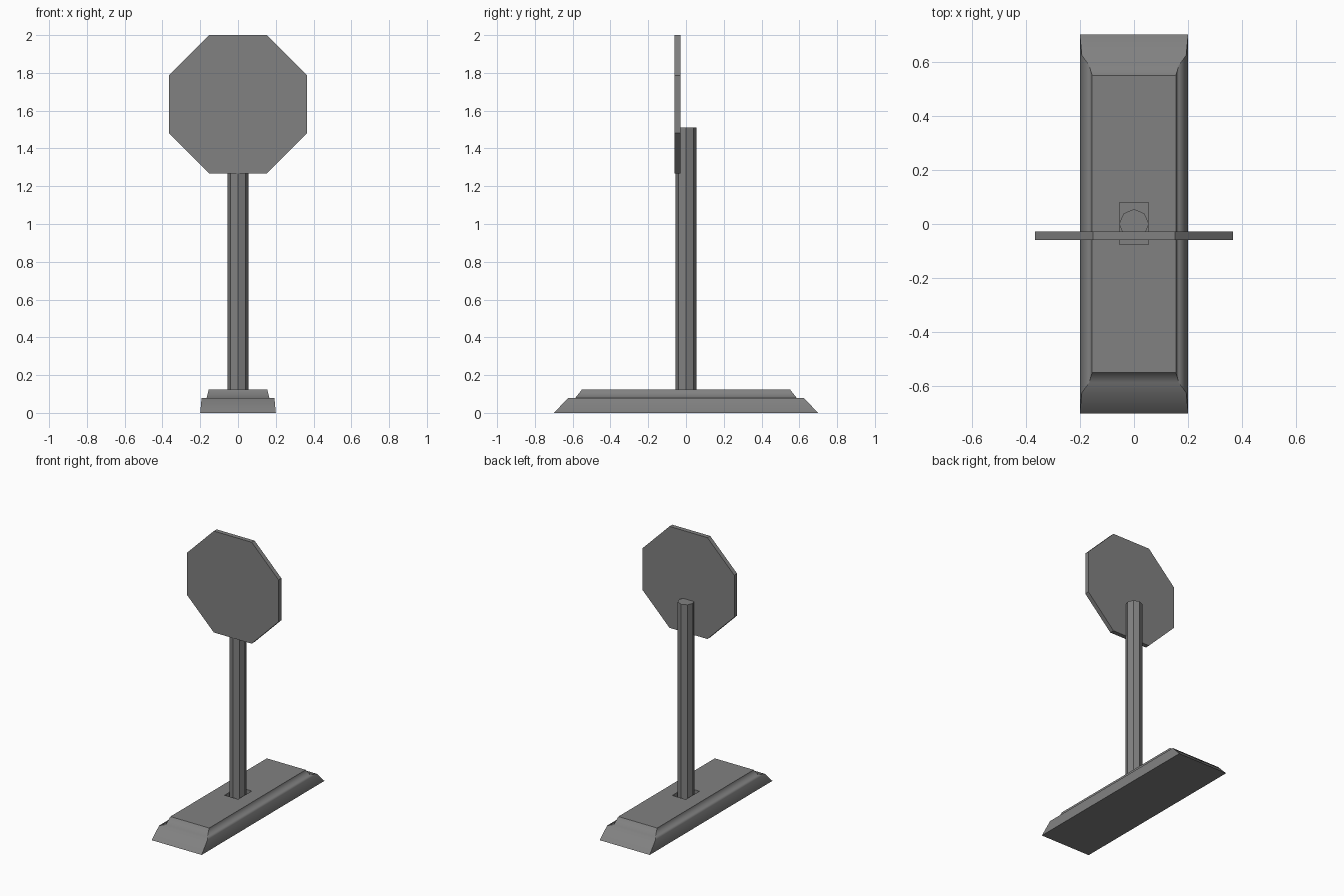
import bpy, bmesh, math
from mathutils import Matrix

if "Cube" in bpy.data.objects:
    bpy.data.objects.remove(bpy.data.objects["Cube"])

# Dark grey painted finish shared by all parts
dark_grey = bpy.data.materials.new("dark_grey")
dark_grey.diffuse_color = (0.22, 0.22, 0.22, 1)
dark_grey.use_nodes = True
dark_grey.node_tree.nodes["Principled BSDF"].inputs["Base Color"].default_value = dark_grey.diffuse_color


def finish(name, bm):
    bmesh.ops.recalc_face_normals(bm, faces=bm.faces)
    mesh = bpy.data.meshes.new(name)
    bm.to_mesh(mesh)
    bm.free()
    mesh.materials.append(dark_grey)
    obj = bpy.data.objects.new(name, mesh)
    bpy.context.collection.objects.link(obj)
    return obj


def octagon_prism(name, radius, depth, matrix):
    bm = bmesh.new()
    bmesh.ops.create_cone(bm, cap_ends=True, segments=8, radius1=radius,
                          radius2=radius, depth=depth, matrix=matrix)
    return finish(name, bm)


# Weighted base: stacked rectangular rings with a rectangular socket in the top
# each ring: half width, half length, centre y, z
rings = [(0.20, 0.70, 0, 0), (0.193, 0.624, 0, 0.078), (0.166, 0.587, 0, 0.078),
         (0.155, 0.55, 0, 0.125), (0.054, 0.078, 0.002, 0.125),
         (0.054, 0.078, 0.002, 0.02)]
bm = bmesh.new()
loops = [[bm.verts.new((sx * w, cy + sy * l, z))
          for sx, sy in ((-1, -1), (1, -1), (1, 1), (-1, 1))]
         for w, l, cy, z in rings]
for level, (a, b) in enumerate(zip(loops, loops[1:])):
    for i in range(4):
        j = (i + 1) % 4
        face = bm.faces.new((a[i], a[j], b[j], b[i]))
        face.smooth = level < 3
bm.faces.new(loops[0][::-1])
bm.faces.new(loops[-1])
# Sharp corners and rims; the moulded side profile stays smooth
soft = {v for loop in loops[1:3] for v in loop}
for e in bm.edges:
    u, v = e.verts
    e.smooth = u in soft and v in soft and (
        abs(u.co.x - v.co.x) < 1e-6 or abs(u.co.y - v.co.y) < 1e-6)
finish("base", bm)

# Octagonal post standing in the socket
octagon_prism("post", 0.055, 1.49, Matrix.Translation((0, 0, 0.765)))

# Octagonal sign plate fixed to the front of the post
apothem = 0.366
octagon_prism("sign_plate", apothem / math.cos(math.pi / 8), 0.032,
              Matrix.Translation((0, -0.044, 2 - apothem))
              @ Matrix.Rotation(math.pi / 2, 4, 'X')
              @ Matrix.Rotation(math.pi / 8, 4, 'Z'))
